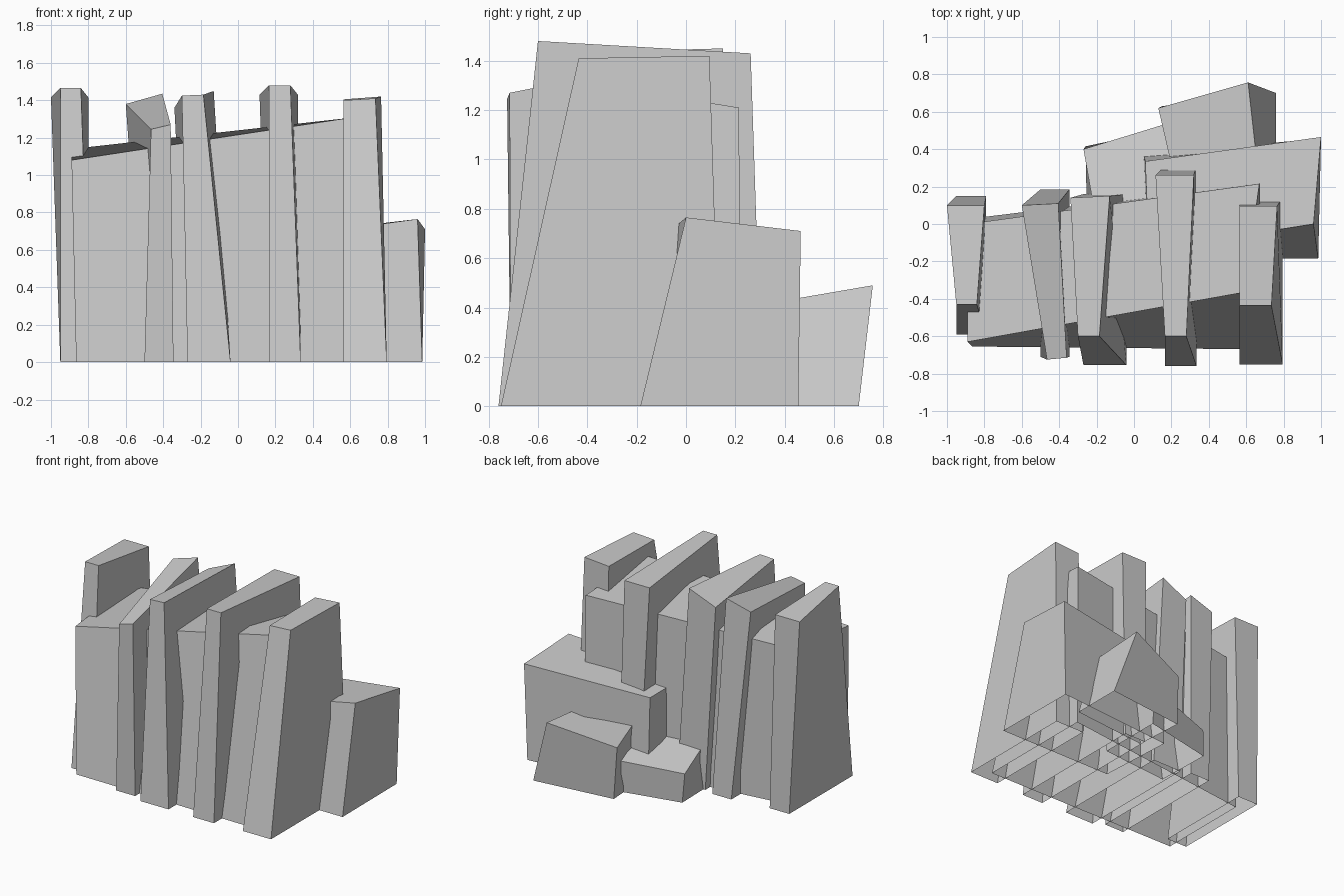
import bpy


def rect(x0, x1, y0, y1):
    return [(x0, y0), (x1, y0), (x1, y1), (x0, y1)]


def block(name, base, top):
    """Hewn block, open underneath: base corners (x, y), top corners (x, y, z).
    Corner order: front left, front right, back right, back left."""
    verts = [(x, y, 0) for x, y in base] + list(top)
    faces = [(5, 6, 7, 4)]
    faces += [(i, (i + 1) % 4, (i + 1) % 4 + 4, i + 4) for i in range(4)]
    mesh = bpy.data.meshes.new(name)
    mesh.from_pydata(verts, [], faces)
    mesh.update()
    obj = bpy.data.objects.new(name, mesh)
    bpy.context.collection.objects.link(obj)
    return obj


# Long cliff wall running behind the pillars
block("cliff_wall",
      [(-0.865, -0.655), (0.68, -0.67), (0.68, 0.22), (-0.865, 0.03)],
      [(-0.89, -0.63, 1.08), (0.59, -0.365, 1.305),
       (0.67, 0.215, 1.21), (-0.89, 0.0, 1.14)])

# Five upright pillars, left to right
block("pillar_far_left", rect(-0.95, -0.79, -0.59, 0.15),
      [(-0.95, -0.43, 1.465), (-0.84, -0.43, 1.465),
       (-0.80, 0.10, 1.415), (-1.0, 0.10, 1.415)])
block("pillar_leaning", rect(-0.50, -0.345, -0.71, 0.185),
      [(-0.465, -0.725, 1.245), (-0.36, -0.715, 1.27),
       (-0.405, 0.11, 1.435), (-0.60, 0.10, 1.38)])
block("pillar_middle_left", rect(-0.27, -0.04, -0.755, 0.16),
      [(-0.30, -0.60, 1.425), (-0.185, -0.60, 1.43),
       (-0.13, 0.15, 1.45), (-0.34, 0.14, 1.36)])
block("pillar_middle_right", rect(0.165, 0.335, -0.76, 0.31),
      [(0.165, -0.60, 1.48), (0.28, -0.60, 1.48),
       (0.32, 0.262, 1.43), (0.115, 0.262, 1.43)])
block("pillar_far_right", rect(0.565, 0.795, -0.75, 0.14),
      [(0.565, -0.435, 1.40), (0.735, -0.435, 1.41),
       (0.765, 0.095, 1.42), (0.565, 0.095, 1.405)])

# Lower ledge stepping out to the right and back
block("side_ledge",
      [(0.08, -0.185), (0.985, -0.185), (0.98, 0.455), (0.05, 0.375)],
      [(0.08, -0.14, 0.645), (0.96, 0.0, 0.765),
       (1.0, 0.465, 0.71), (0.06, 0.335, 0.66)])

# Low boulders at the back
block("back_boulder_large",
      [(0.17, 0.27), (0.76, 0.33), (0.76, 0.70), (0.15, 0.63)],
      [(0.21, 0.27, 0.445), (0.655, 0.35, 0.42),
       (0.61, 0.757, 0.49), (0.13, 0.62, 0.38)])
block("back_boulder_small",
      [(-0.25, 0.0), (0.28, 0.05), (0.28, 0.53), (-0.26, 0.415)],
      [(-0.20, 0.0, 0.33), (0.30, 0.05, 0.33),
       (0.30, 0.575, 0.25), (-0.27, 0.40, 0.21)])
